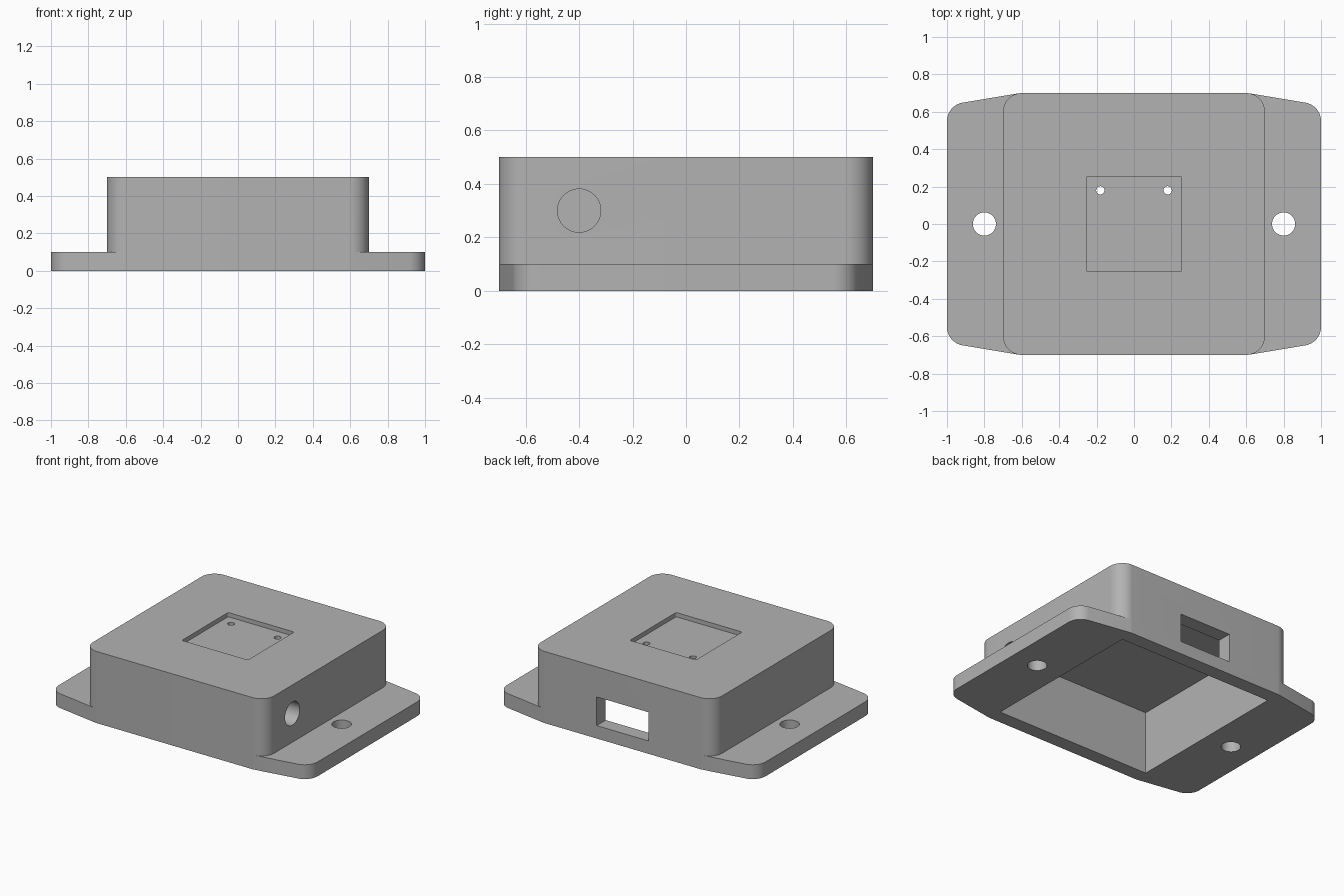
import bpy
import bmesh
from math import cos, sin, pi, radians
from mathutils import Matrix

default = bpy.data.objects.get("Cube")
if default:
    bpy.data.objects.remove(default, do_unlink=True)

grey = bpy.data.materials.new("plain_grey")
grey.use_nodes = True
COLOUR = (0.45, 0.45, 0.45, 1)
grey.diffuse_color = COLOUR
grey.node_tree.nodes["Principled BSDF"].inputs["Base Color"].default_value = COLOUR


def add_object(name, bm):
    bmesh.ops.recalc_face_normals(bm, faces=bm.faces)
    mesh = bpy.data.meshes.new(name)
    bm.to_mesh(mesh)
    bm.free()
    mesh.materials.append(grey)
    obj = bpy.data.objects.new(name, mesh)
    bpy.context.collection.objects.link(obj)
    return obj


def rounded_slab(name, centres, radius, low, high, steps=64):
    """Hull around circles mirrored into all four quadrants."""
    bm = bmesh.new()
    for cx, cy in centres:
        for sx in (-1, 1):
            for sy in (-1, 1):
                for i in range(steps):
                    a = 2 * pi * i / steps
                    for z in (low, high):
                        bm.verts.new((sx * cx + radius * cos(a),
                                      sy * cy + radius * sin(a), z))
    hull = bmesh.ops.convex_hull(bm, input=bm.verts[:])
    loose = {v for v in hull["geom_interior"] + hull["geom_unused"]
             if isinstance(v, bmesh.types.BMVert)}
    bmesh.ops.delete(bm, geom=list(loose), context="VERTS")
    bmesh.ops.dissolve_limit(bm, angle_limit=radians(0.5),
                             verts=bm.verts[:], edges=bm.edges[:])
    return add_object(name, bm)


def block(name, x, y, z):
    """Box spanning the three given ranges."""
    bm = bmesh.new()
    bmesh.ops.create_cube(bm, size=1)
    for v in bm.verts:
        v.co = [(lo + hi) / 2 + c * (hi - lo)
                for c, (lo, hi) in zip(v.co, (x, y, z))]
    return add_object(name, bm)


def drill(name, centre, radius, length, axis="Z"):
    turn = Matrix.Rotation(pi / 2, 4, "Y") if axis == "X" else Matrix()
    bm = bmesh.new()
    bmesh.ops.create_cone(bm, cap_ends=True, segments=48, radius1=radius,
                          radius2=radius, depth=length,
                          matrix=Matrix.Translation(centre) @ turn)
    return add_object(name, bm)


def combine(target, tool, operation):
    mod = target.modifiers.new(tool.name, "BOOLEAN")
    mod.operation = operation
    mod.solver = "EXACT"
    mod.object = tool
    bpy.context.view_layer.objects.active = target
    bpy.ops.object.modifier_apply(modifier=mod.name)
    bpy.data.objects.remove(tool, do_unlink=True)


# Rounded housing joined to the tapered mounting flange
housing = rounded_slab("sensor_housing", [(0.6, 0.6)], 0.1, 0, 0.5)
flange = rounded_slab("mounting_flange", [(0.6, 0.6), (0.9, 0.55)], 0.1, 0, 0.1)
combine(housing, flange, "UNION")

# Hollow underside, top recess, back port and side cable hole
cutters = [
    block("cavity", (-0.6, 0.6), (-0.6, 0.6), (-0.1, 0.44)),
    rounded_slab("top_recess", [(0.245, 0.245)], 0.01, 0.47, 0.6, 16),
    block("back_port", (-0.2, 0.2), (0.55, 0.8), (0.09, 0.29)),
    drill("cable_hole", (0.65, -0.4, 0.3), 0.081, 0.2, "X"),
]
# Screw holes in the flange and wire holes in the recess
for side in (-1, 1):
    cutters.append(drill("screw_hole", (side * 0.8, 0, 0.05), 0.062, 0.3))
    cutters.append(drill("wire_hole", (side * 0.18, 0.18, 0.46), 0.022, 0.1))
for cutter in cutters:
    combine(housing, cutter, "DIFFERENCE")

# Merge flat facets and smooth only the rounded walls
bm = bmesh.new()
bm.from_mesh(housing.data)
bmesh.ops.remove_doubles(bm, verts=bm.verts[:], dist=0.0002)
bmesh.ops.dissolve_limit(bm, angle_limit=radians(0.5),
                         verts=bm.verts[:], edges=bm.edges[:])
bm.to_mesh(housing.data)
bm.free()
bpy.ops.object.select_all(action="DESELECT")
housing.select_set(True)
bpy.context.view_layer.objects.active = housing
bpy.ops.object.shade_smooth_by_angle(angle=radians(30))
